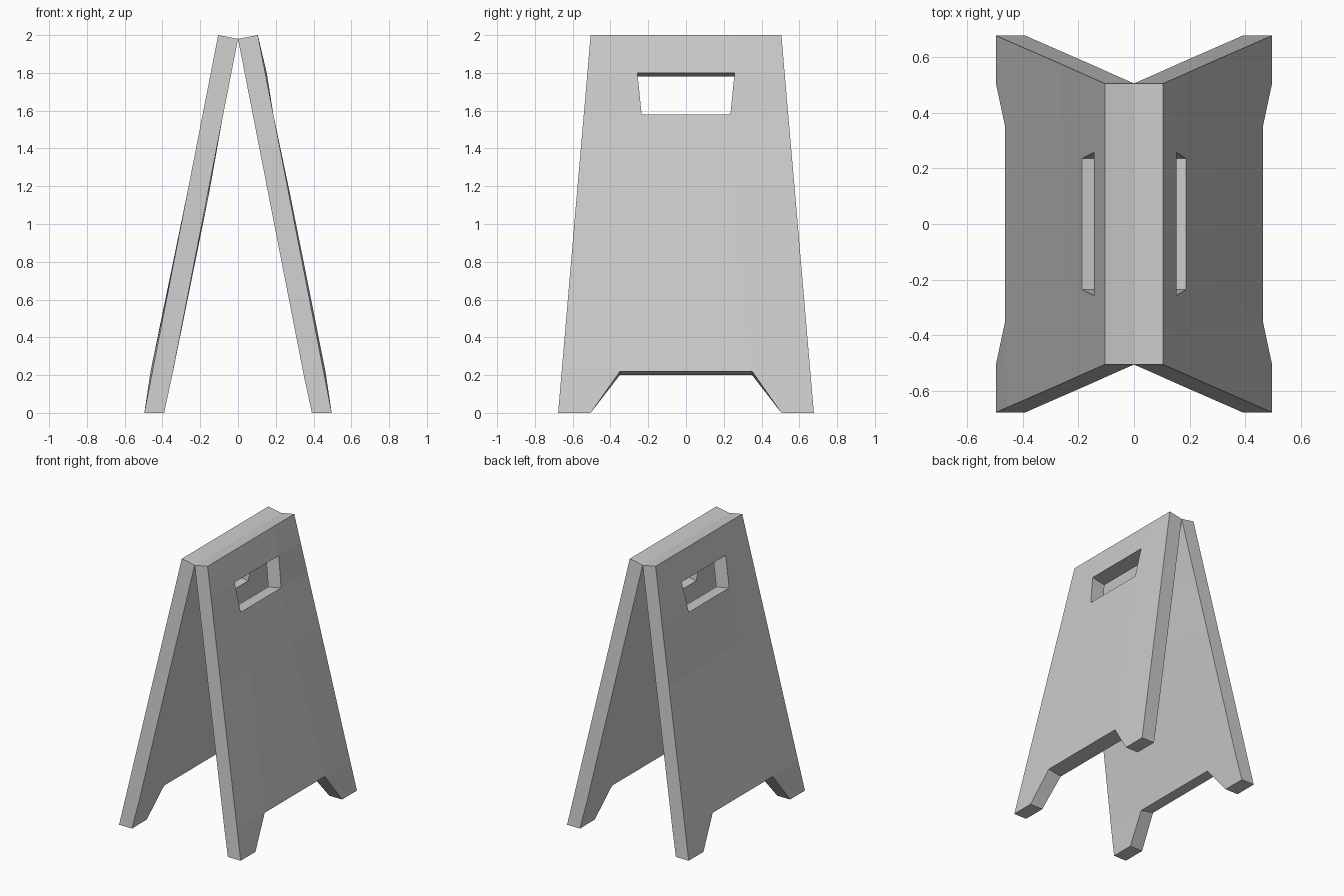
import bpy, bmesh

if "Cube" in bpy.data.objects:
    bpy.data.objects.remove(bpy.data.objects["Cube"])

# Panel rows: height, half width of the opening/centre strip, half width of the panel
ROWS = [(0.0, 0.505, 0.677), (0.22, 0.35, 0.658), (1.18, 0.24, 0.576),
        (1.58, 0.235, 0.541), (1.8, 0.257, 0.522), (2.0, 0.257, 0.505)]
OPEN_ROWS = (0, 4 - 1)          # foot cut-out and handle hole
THICK = 0.105


def make_panel(name, side, warp):
    bm = bmesh.new()
    outer, inner = [], []
    for (z, a, b), w in zip(ROWS, warp):
        ro, ri = [], []
        for y, k in ((-b, 0), (-a, 1), (a, 1), (b, 0)):
            x = 0.496 - 0.1955 * z + w * k
            drop = 0.02 if z > 0 else 0.0
            xi = x - THICK
            ro.append(bm.verts.new((side * x, y, z)))
            ri.append(bm.verts.new((side * xi, y, z - drop)))
        outer.append(ro)
        inner.append(ri)
    twin = {}
    for ro, ri in zip(outer, inner):
        twin.update(zip(ro, ri))
    # Front sheet with openings, then its matching back sheet
    sheet = []
    for r in range(len(ROWS) - 1):
        for c in range(3):
            if c == 1 and r in OPEN_ROWS:
                continue
            q = (outer[r][c], outer[r][c + 1], outer[r + 1][c + 1], outer[r + 1][c])
            sheet.append(bm.faces.new(q))
    rim = [e for e in bm.edges if len(e.link_faces) == 1]
    for f in sheet:
        bm.faces.new([twin[v] for v in reversed(f.verts)])
    # Walls around the outline and the hole
    for e in rim:
        u, v = e.verts
        bm.faces.new((u, v, twin[v], twin[u]))
    bmesh.ops.delete(bm, geom=[v for v in bm.verts if not v.link_faces], context='VERTS')
    bmesh.ops.recalc_face_normals(bm, faces=bm.faces)
    me = bpy.data.meshes.new(name)
    bm.to_mesh(me)
    bm.free()
    ob = bpy.data.objects.new(name, me)
    bpy.context.collection.objects.link(ob)
    return ob


# Two leaning boards that meet along the top edge, each slightly warped
make_panel("right_board", 1, (0, 0.01, 0.006, 0.0, 0.008, 0))
make_panel("left_board", -1, (0, 0.01, -0.007, 0.0, 0.0, 0))
